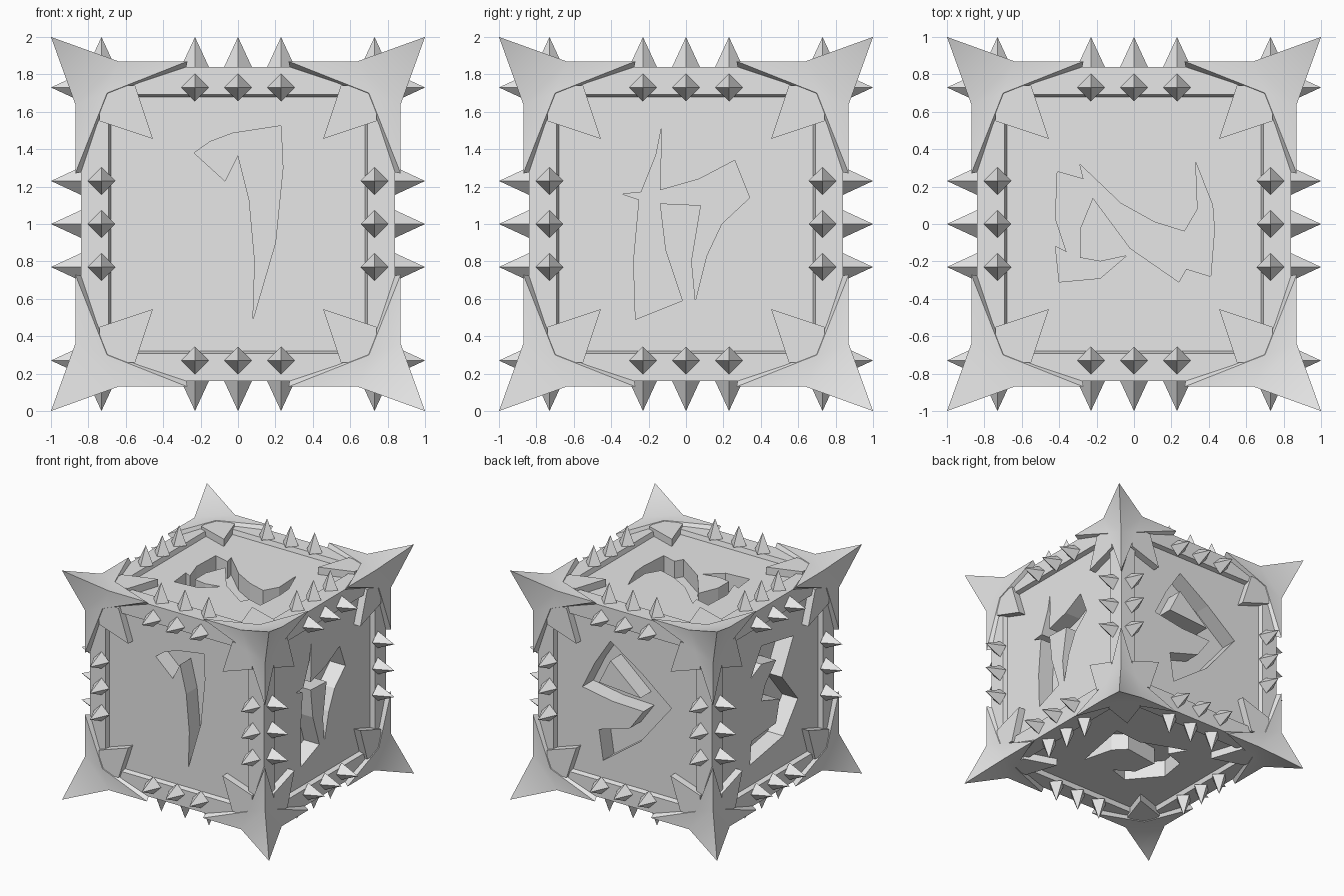
import bpy, bmesh
from mathutils import Vector

cube = bpy.data.objects.get("Cube")
if cube:
    bpy.data.objects.remove(cube, do_unlink=True)

grey = bpy.data.materials.new("plain grey")
grey.use_nodes = True
grey.diffuse_color = (.8, .8, .8, 1)
grey.node_tree.nodes["Principled BSDF"].inputs["Base Color"].default_value = (.8, .8, .8, 1)

X, Y, Z = Vector((1, 0, 0)), Vector((0, 1, 0)), Vector((0, 0, 1))
# Each side: direction to the right, direction up, outward normal
SIDES = {"front": (X, Z, -Y), "right": (Y, Z, X), "top": (X, Y, Z),
         "back": (-X, Z, Y), "left": (-Y, Z, -X), "bottom": (X, Y, -Z)}
FRAME, PANEL, CAP, DEPTH = .84, .8, .87, .15
SIGNS = (-1, 1)


def place(side, a, b, h):
    u, v, n = SIDES[side]
    return u * a + v * b + n * h


def finish(bm, name):
    bmesh.ops.recalc_face_normals(bm, faces=bm.faces[:])
    mesh = bpy.data.meshes.new(name)
    bm.to_mesh(mesh)
    bm.free()
    mesh.materials.append(grey)
    obj = bpy.data.objects.new(name, mesh)
    bpy.context.collection.objects.link(obj)
    return obj


def prism(bm, side, outline, low, high):
    """Extrude a flat outline on one side from low to high."""
    base = [bm.verts.new(place(side, a, b, low)) for a, b in outline]
    top = [bm.verts.new(place(side, a, b, high)) for a, b in outline]
    bm.faces.new(base[::-1])
    bm.faces.new(top)
    for i in range(len(base)):
        j = (i + 1) % len(base)
        bm.faces.new((base[i], base[j], top[j], top[i]))


# Body: cube with a recessed panel on every side
bm = bmesh.new()
bmesh.ops.create_cube(bm, size=2 * FRAME)
panels = bm.faces[:]
bmesh.ops.inset_individual(bm, faces=panels, thickness=FRAME - .63)
bmesh.ops.inset_individual(bm, faces=panels, thickness=.016, depth=PANEL - FRAME)
body = finish(bm, "die_body")


# Engraved blade-shaped marks
def engrave(side, outline):
    bm = bmesh.new()
    prism(bm, side, outline, PANEL - DEPTH, PANEL + .1)
    cutter = finish(bm, side + "_mark_cutter")
    cutter.hide_render = True
    mod = body.modifiers.new("engraving", 'BOOLEAN')
    mod.operation, mod.solver, mod.object = 'DIFFERENCE', 'EXACT', cutter
    graph = bpy.context.evaluated_depsgraph_get()
    cut_mesh = bpy.data.meshes.new_from_object(body.evaluated_get(graph))
    body.modifiers.clear()
    body.data = cut_mesh
    bpy.data.objects.remove(cutter, do_unlink=True)


engrave("front", [(-.235, .38), (-.15, .44), (-.03, .485), (.23, .525), (.24, .3),
                  (.2, -.1), (.08, -.51), (.09, -.2), (.06, .13), (0, .37), (-.07, .23)])
engrave("right", [(-.13, .52), (-.14, .18), (.07, .24), (.26, .34), (.34, .14),
                  (.19, 0), (.11, -.17), (.05, -.41), (.03, -.2), (.08, .1),
                  (-.14, .11), (-.11, -.14), (-.02, -.41), (-.27, -.51),
                  (-.28, -.2), (-.25, .13), (-.34, .16), (-.24, .17), (-.16, .37)])
engrave("top", [(-.41, .28), (-.27, .24), (-.29, .32), (-.07, .11), (.11, .01),
                (.27, -.04), (.34, .08), (.33, .33), (.42, .1), (.43, -.03), (.41, -.28),
                (.28, -.24), (.24, -.31), (-.02, -.13), (-.22, .14), (-.29, -.03),
                (-.29, -.18), (-.18, -.2), (-.04, -.17), (-.18, -.29), (-.4, -.31),
                (-.42, -.12), (-.36, -.15), (-.42, .03)])
engrave("back", [(-.17, .53), (.13, .33), (.42, .1), (.12, -.27), (-.24, -.53),
                 (-.28, -.27), (.02, -.18), (.15, 0), (-.15, .01), (-.44, .06), (-.32, .3)])
engrave("left", [(-.25, .25), (-.1, .48), (.34, .4), (.18, .1), (.4, -.17), (.2, -.42),
                 (-.26, -.5), (-.24, -.3), (.1, -.27), (.15, -.08), (-.1, 0),
                 (-.05, .12), (.1, .28), (-.1, .32)])
engrave("bottom", [(.27, -.32), (.37, .22), (.1, .2), (-.29, .35), (-.2, .2),
                   (-.38, .14), (-.42, -.1), (-.2, -.36), (-.02, -.3), (-.18, -.2),
                   (-.22, 0), (.1, .05), (.2, -.05)])

# Uncut island inside the loop of the back mark
bm = bmesh.new()
prism(bm, "back", [(-.17, .36), (-.28, .14), (.12, .11)], PANEL - DEPTH - .01, PANEL)
island = finish(bm, "back_mark_island")

# Spikes: three four-sided studs along each border of each side
bm = bmesh.new()
R = .075
for side in SIDES:
    for sign in SIGNS:
        for along in (-.23, 0, .23):
            for a, b in ((along, sign * .73), (sign * .73, along)):
                ring = [bm.verts.new(place(side, a + da, b + db, FRAME - .002))
                        for da, db in ((R, 0), (0, R), (-R, 0), (0, -R))]
                tip = bm.verts.new(place(side, a, b, 1))
                bm.faces.new(ring[::-1])
                for i in range(4):
                    bm.faces.new((ring[i], ring[(i + 1) % 4], tip))
spikes = finish(bm, "border_spikes")

# Arrow plates pointing from each corner onto the panels
bm = bmesh.new()
for side in SIDES:
    for sa in SIGNS:
        for sb in SIGNS:
            head = [(.74, .74), (.74, .55), (.455, .455), (.55, .74)]
            prism(bm, side, [(sa * a, sb * b) for a, b in head], PANEL - .02, CAP - .006)
arrows = finish(bm, "corner_arrows")


# Corner caps: a plate over three sides, drawn out to a horn
def turns(p):
    """The point and its two turns about the corner diagonal."""
    return [Vector((p[-k % 3], p[(1 - k) % 3], p[(2 - k) % 3])) for k in range(3)]


bm = bmesh.new()
for sx in SIGNS:
    for sy in SIGNS:
        for sz in SIGNS:
            def corner(p):
                return [bm.verts.new((q.x * sx, q.y * sy, q.z * sz)) for q in turns(p)]

            arm = corner((.27, CAP, CAP))
            root = corner((.64, CAP, CAP))
            notch = corner((CAP, .7, .7))
            arm_low = corner((.28, .82, .82))
            notch_low = corner((.82, .685, .685))
            tip = bm.verts.new((sx, sy, sz))
            core = bm.verts.new((.6 * sx, .6 * sy, .6 * sz))
            for k in range(3):
                i, j = (k + 1) % 3, (k + 2) % 3
                bm.faces.new((notch[k], arm[i], root[i]))
                bm.faces.new((notch[k], root[i], root[j]))
                bm.faces.new((notch[k], root[j], arm[j]))
                bm.faces.new((root[i], tip, root[j]))
                for m in (i, j):
                    bm.faces.new((arm[m], notch[k], notch_low[k], arm_low[m]))
                    bm.faces.new((arm_low[m], notch_low[k], core))
caps = finish(bm, "corner_horns")

# Soft shading on the horns only, then stand everything on the ground
bpy.ops.object.select_all(action='DESELECT')
caps.select_set(True)
bpy.context.view_layer.objects.active = caps
bpy.ops.object.shade_smooth_by_angle(angle=.5)
for part in (body, island, spikes, arrows, caps):
    part.location.z = 1
